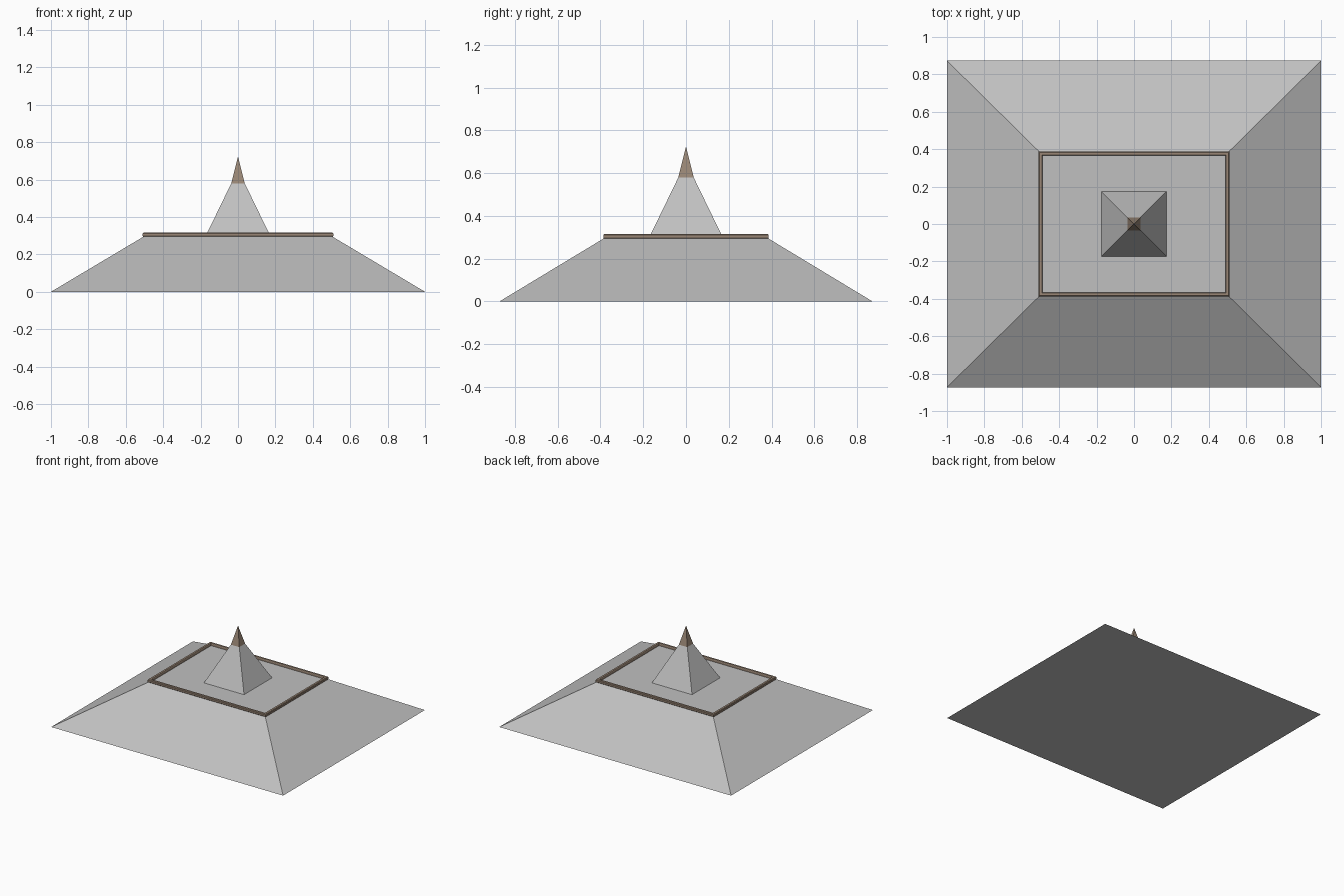
import bpy
import bmesh

if "Cube" in bpy.data.objects:
    bpy.data.objects.remove(bpy.data.objects["Cube"])


def material(name, rgb):
    m = bpy.data.materials.new(name)
    m.diffuse_color = (*rgb, 1)
    m.use_nodes = True
    m.node_tree.nodes["Principled BSDF"].inputs["Base Color"].default_value = m.diffuse_color
    return m


stone = material("grey_stone", (0.53, 0.53, 0.53))
wood = material("brown_trim", (0.32, 0.24, 0.18))


def loft(name, sections, mat, closed=False):
    """Skin stacked rectangles (half_x, half_y, z); capped, or closed into a frame."""
    bm = bmesh.new()
    rings = [[bm.verts.new((sx * hx, sy * hy, z))
              for sx, sy in ((-1, -1), (1, -1), (1, 1), (-1, 1))]
             for hx, hy, z in sections]
    pairs = list(zip(rings, rings[1:]))
    if closed:
        pairs.append((rings[-1], rings[0]))
    for a, b in pairs:
        for i in range(4):
            j = (i + 1) % 4
            bm.faces.new((a[i], a[j], b[j], b[i]))
    if not closed:
        bm.faces.new(rings[0][::-1])
        bm.faces.new(rings[-1])
    bmesh.ops.remove_doubles(bm, verts=bm.verts[:], dist=1e-5)
    bmesh.ops.recalc_face_normals(bm, faces=bm.faces[:])
    me = bpy.data.meshes.new(name)
    bm.to_mesh(me)
    bm.free()
    me.materials.append(mat)
    ob = bpy.data.objects.new(name, me)
    bpy.context.collection.objects.link(ob)
    return ob


# Wide sloping lower roof with a flat top
loft("lower_roof", [(1, 0.873, 0), (0.5, 0.38, 0.298)], stone)

# Chamfered trim frame around the flat top
profile = [(0.007, 0.294), (0.010, 0.298), (0.010, 0.311), (0.006, 0.316),
           (-0.009, 0.316), (-0.012, 0.311), (-0.012, 0.294)]
loft("roof_trim", [(0.5 + d, 0.377 + d, z) for d, z in profile], wood, closed=True)

# Small steep upper roof
loft("upper_roof", [(0.174, 0.174, 0.296), (0.036, 0.036, 0.58)], stone)

# Pointed finial
bpy.ops.mesh.primitive_cone_add(vertices=4, radius1=0.036 * 2 ** 0.5, radius2=0,
                                depth=0.144, location=(0, 0, 0.652),
                                rotation=(0, 0, 0.7853982))
finial = bpy.context.object
finial.name = "finial"
finial.data.materials.append(wood)
